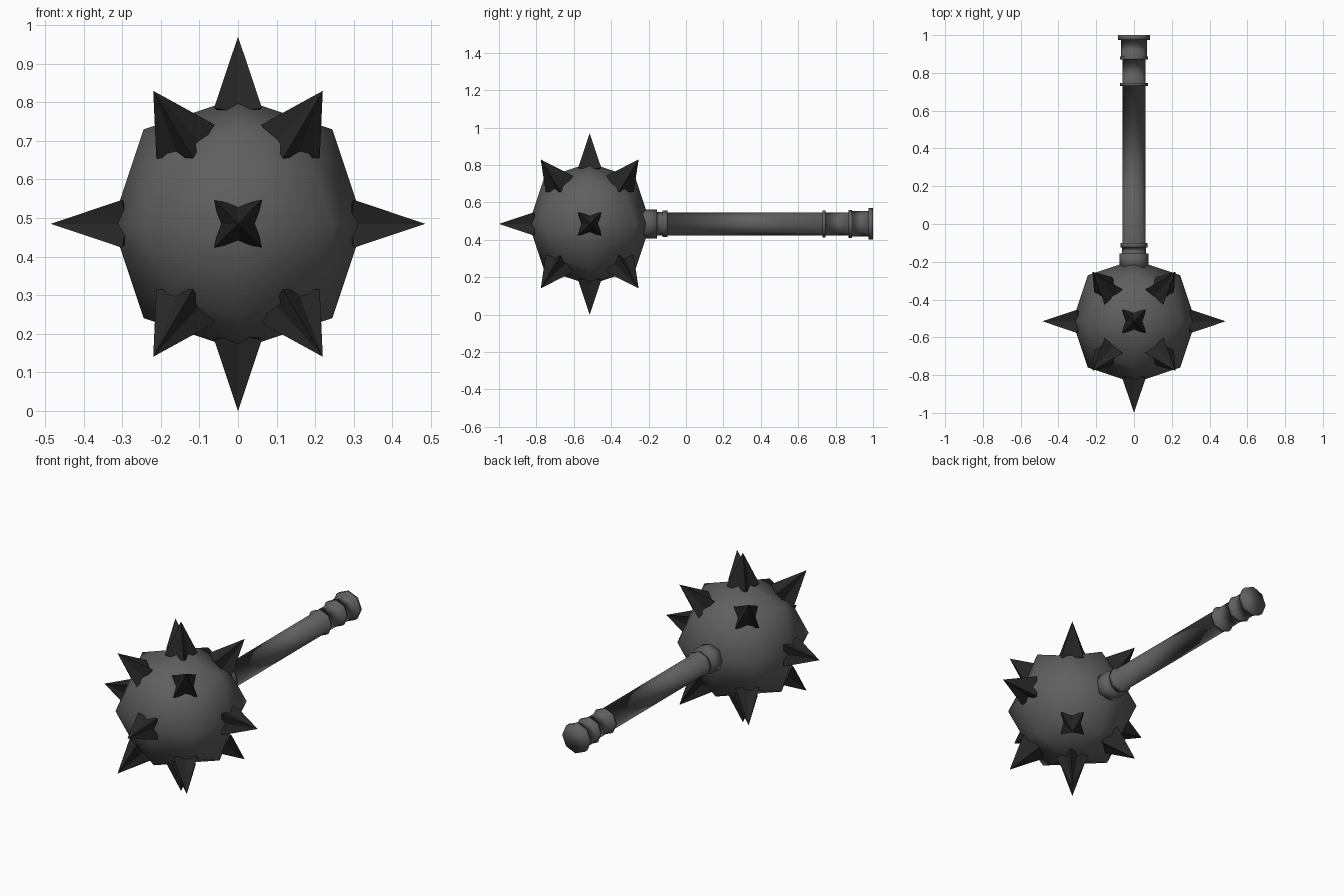
import bpy, bmesh, math
from mathutils import Vector

cube = bpy.data.objects.get("Cube")
if cube:
    bpy.data.objects.remove(cube, do_unlink=True)

CENTRE = Vector((0, -0.515, 0.485))
HALF = 0.326       # ball half width
REACH = 0.485      # spike tip distance from the ball centre


def material(name, value):
    m = bpy.data.materials.new(name)
    m.use_nodes = True
    colour = (value, value, value, 1)
    m.diffuse_color = colour
    bsdf = m.node_tree.nodes["Principled BSDF"]
    bsdf.inputs["Base Color"].default_value = colour
    bsdf.inputs["Roughness"].default_value = 0.6
    return m


steel = material("grey_steel", 0.115)
iron = material("dark_iron", 0.02)


def finish(bm, name, mat, smooth):
    bmesh.ops.recalc_face_normals(bm, faces=bm.faces)
    for f in bm.faces:
        f.smooth = smooth
    mesh = bpy.data.meshes.new(name)
    bm.to_mesh(mesh)
    bm.free()
    mesh.materials.append(mat)
    ob = bpy.data.objects.new(name, mesh)
    bpy.context.collection.objects.link(ob)
    return ob


# Ball: a cube rounded by one subdivision
bm = bmesh.new()
bmesh.ops.create_cube(bm, size=2 * HALF)
ball = finish(bm, "ball", steel, True)
ball.location = CENTRE
sub = ball.modifiers.new("round", 'SUBSURF')
sub.levels = sub.render_levels = 1
sub.use_limit_surface = False


# Spikes: pyramids on a square base with pinched sides
def spike(name, direction):
    d = Vector(direction).normalized()
    side = Vector((0, 0, 1)).cross(d)
    if side.length < 0.01:
        side = Vector((1, 0, 0))
    side.normalize()
    up = d.cross(side)
    bm = bmesh.new()
    tip = bm.verts.new(CENTRE + d * REACH)
    ring = []
    for i in range(8):
        a = i * math.pi / 4
        corner = i % 2
        radius = 0.062 * math.sqrt(2) if corner else 0.048
        depth = 0.3 if corner else 0.29
        ring.append(bm.verts.new(
            CENTRE + d * depth + (side * math.cos(a) + up * math.sin(a)) * radius))
    for a, b in zip(ring, ring[1:] + ring[:1]):
        bm.faces.new((a, b, tip))
    bm.faces.new(ring[::-1])
    finish(bm, name, iron, False)


spike("front_spike", (0, -1, 0))
spike("left_spike", (1, 0, 0))
spike("right_spike", (-1, 0, 0))
spike("top_spike", (0, 0, 1))
spike("bottom_spike", (0, 0, -1))
for sx, xn in ((1, "left"), (-1, "right")):
    for sy, yn in ((-1, "front"), (1, "back")):
        for sz, zn in ((1, "upper"), (-1, "lower")):
            spike(f"{zn}_{yn}_{xn}_spike", (0.22 * sx, 0.262 * sy, 0.345 * sz))

# Handle: eight-sided lathe of (y, radius) along the shaft
profile = [(-0.24, 0.077), (-0.155, 0.077), (-0.155, 0.063), (-0.125, 0.063),
           (-0.125, 0.071), (-0.1, 0.071), (-0.1, 0.062), (0.73, 0.062),
           (0.73, 0.073), (0.747, 0.073), (0.747, 0.062), (0.87, 0.062),
           (0.87, 0.075), (0.888, 0.075), (0.888, 0.068), (0.975, 0.068),
           (0.975, 0.084), (1.0, 0.084)]
bm = bmesh.new()
rings = []
for y, r in profile:
    rings.append([bm.verts.new((r * math.cos(k * math.pi / 4), y,
                                CENTRE.z + r * math.sin(k * math.pi / 4)))
                  for k in range(8)])
for lo, hi in zip(rings, rings[1:]):
    for k in range(8):
        n = (k + 1) % 8
        bm.faces.new((lo[k], lo[n], hi[n], hi[k]))
bm.faces.new(rings[0])
bm.faces.new(rings[-1])
finish(bm, "handle", steel, True)
